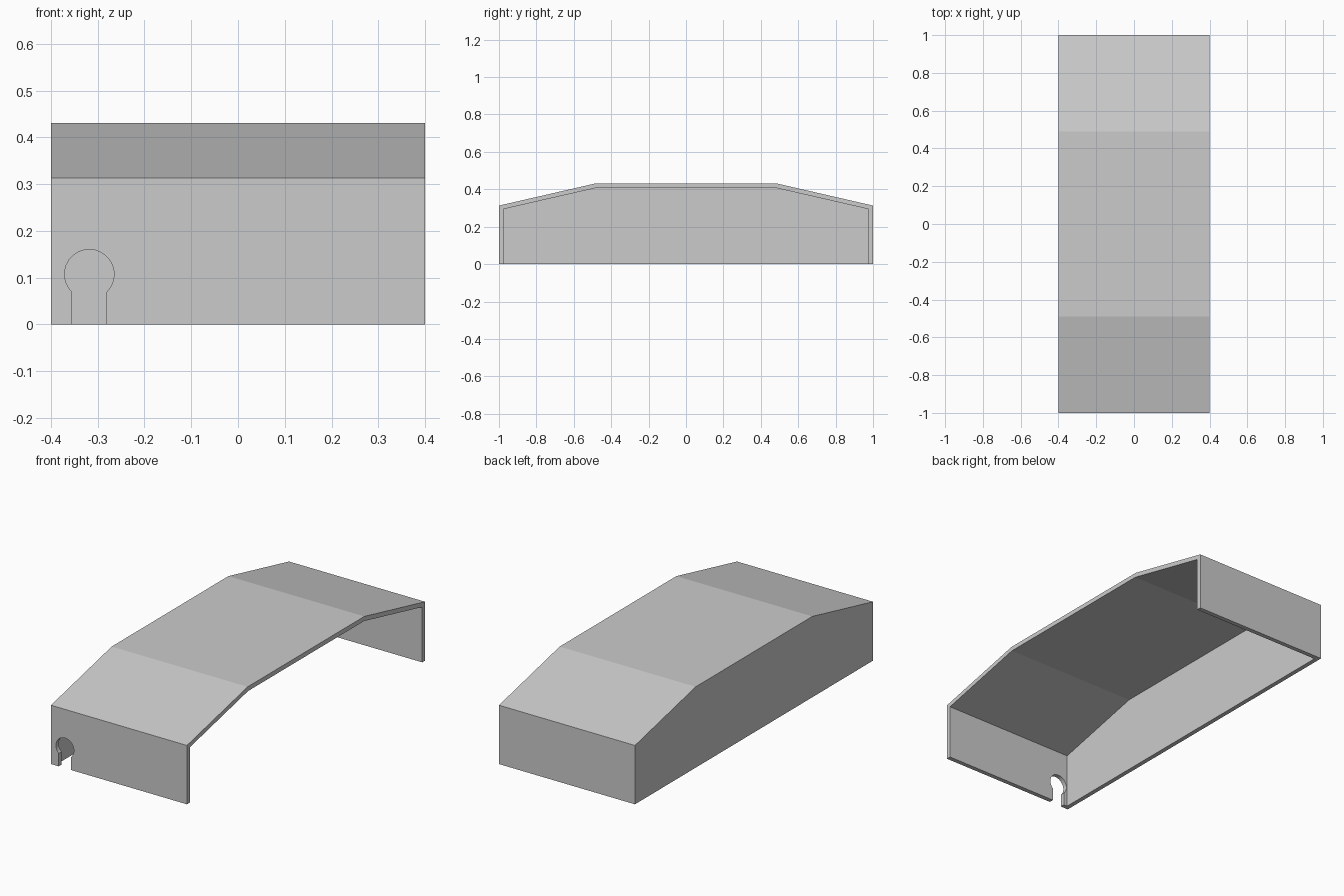
import bpy, bmesh
from math import asin, cos, sin, pi

cube = bpy.data.objects.get("Cube")
if cube:
    bpy.data.objects.remove(cube, do_unlink=True)

grey = bpy.data.materials.new("light_grey")
grey.use_nodes = True
COLOUR = (0.6, 0.6, 0.6, 1)
grey.diffuse_color = COLOUR
grey.node_tree.nodes["Principled BSDF"].inputs["Base Color"].default_value = COLOUR

HALF_WIDTH = 0.4
WALL = 0.024


def prism(name, profile, place, start, end):
    """Extrude a closed 2D profile from start to end; place maps (u, v, depth) to xyz."""
    bm = bmesh.new()
    face = bm.faces.new([bm.verts.new(place(u, v, start)) for u, v in profile])
    extruded = bmesh.ops.extrude_face_region(bm, geom=[face])["geom"]
    shift = place(0, 0, end - start)
    bmesh.ops.translate(bm, vec=shift,
                        verts=[g for g in extruded if isinstance(g, bmesh.types.BMVert)])
    bmesh.ops.recalc_face_normals(bm, faces=bm.faces)
    mesh = bpy.data.meshes.new(name)
    bm.to_mesh(mesh)
    bm.free()
    mesh.materials.append(grey)
    obj = bpy.data.objects.new(name, mesh)
    bpy.context.collection.objects.link(obj)
    return obj


def along_x(u, v, depth):
    return (depth, u, v)


def along_y(u, v, depth):
    return (u, depth, v)


def arched(end_y, bend_y, shoulder, top, bottom):
    """Side outline with two sloped shoulders, mirrored front to back."""
    half = [(end_y, bottom), (end_y, shoulder), (bend_y, top)]
    return half + [(-y, z) for y, z in reversed(half)]


def cut(target, cutter):
    cutter.hide_render = True
    cutter.display_type = 'WIRE'
    mod = target.modifiers.new(cutter.name, 'BOOLEAN')
    mod.operation = 'DIFFERENCE'
    mod.solver = 'EXACT'
    mod.object = cutter
    cutter.hide_set(True)


# Cover shell: outer body, hollow below and open on its left side
cover = prism("cover_shell", arched(1, 0.49, 0.313, 0.43, 0), along_x,
              -HALF_WIDTH, HALF_WIDTH)
hollow = prism("hollow_cutter", arched(1 - WALL, 0.487, 0.294, 0.43 - WALL, -0.1), along_x,
               -HALF_WIDTH + WALL, HALF_WIDTH + 0.1)
cut(cover, hollow)

# Keyhole notch in the front wall: round head over a straight slot
HOLE_X, HOLE_Z, RADIUS, SLOT = -0.318, 0.107, 0.053, 0.0365
STEPS = 20
first = -pi / 2 + asin(SLOT / RADIUS)
sweep = pi - 2 * first
notch_profile = [(HOLE_X - SLOT, -0.1), (HOLE_X + SLOT, -0.1)]
for i in range(STEPS + 1):
    a = first + sweep * i / STEPS
    notch_profile.append((HOLE_X + RADIUS * cos(a), HOLE_Z + RADIUS * sin(a)))
notch = prism("keyhole_cutter", notch_profile, along_y, -1.1, -0.9)
cut(cover, notch)
